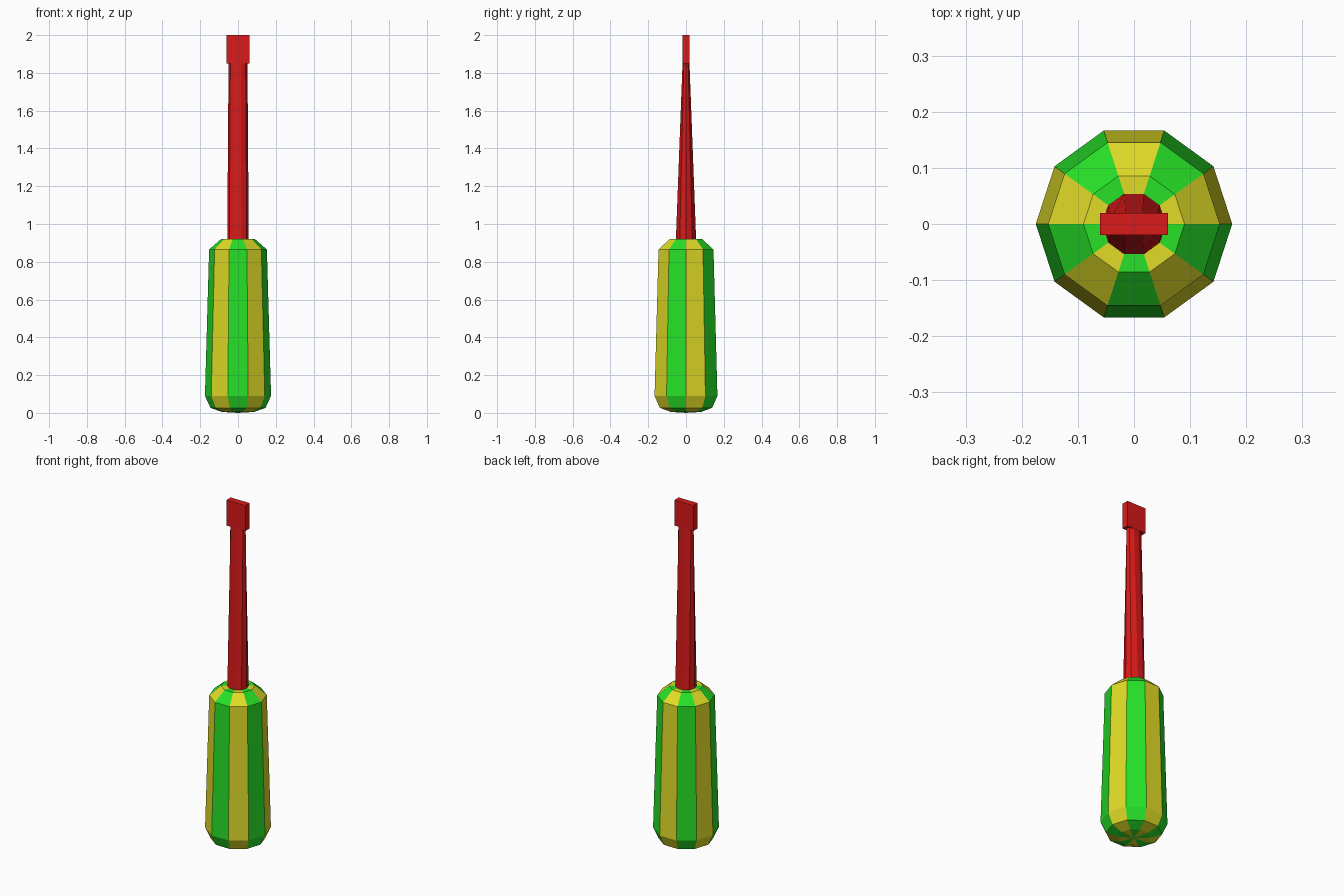
import bpy, bmesh
from math import cos, sin, pi

if "Cube" in bpy.data.objects:
    bpy.data.objects.remove(bpy.data.objects["Cube"])

SIDES = 10


def material(name, color):
    m = bpy.data.materials.new(name)
    m.diffuse_color = color
    m.use_nodes = True
    m.node_tree.nodes["Principled BSDF"].inputs["Base Color"].default_value = m.diffuse_color
    return m


yellow = material("yellow", (0.75, 0.72, 0.02, 1))
green = material("green", (0.02, 0.75, 0.02, 1))
red = material("red", (0.7, 0.01, 0.01, 1))


def loft(name, rings, mats, pole=None):
    """Stack ten-sided rings (rx, ry, z); optional pole point closes the bottom as a fan."""
    bm = bmesh.new()
    loops = [[bm.verts.new((rx * cos(2 * pi * i / SIDES), ry * sin(2 * pi * i / SIDES), z))
              for i in range(SIDES)] for rx, ry, z in rings]
    for i in range(SIDES):
        j = (i + 1) % SIDES
        for a, b in zip(loops, loops[1:]):
            bm.faces.new((a[i], a[j], b[j], b[i])).material_index = i % len(mats)
    if pole is not None:
        tip = bm.verts.new((0, 0, pole))
        for i in range(SIDES):
            f = bm.faces.new((tip, loops[0][(i + 1) % SIDES], loops[0][i]))
            f.material_index = i % len(mats)
    else:
        bm.faces.new(loops[0][::-1])
        bm.faces.new(loops[-1])
    bmesh.ops.recalc_face_normals(bm, faces=bm.faces)
    me = bpy.data.meshes.new(name)
    bm.to_mesh(me)
    bm.free()
    for m in mats:
        me.materials.append(m)
    ob = bpy.data.objects.new(name, me)
    bpy.context.collection.objects.link(ob)
    return ob


# Striped handle: rounded butt, slight taper, chamfered shoulder, flat collar
profile = [(0.085, 0.005), (0.146, 0.027), (0.175, 0.09),
           (0.153, 0.865), (0.09, 0.92), (0.05, 0.92)]
loft("handle", [(r, r, z) for r, z in profile], [yellow, green], pole=0.0)

# Shaft: round at the handle, flattened towards the blade
loft("shaft", [(0.057, 0.057, 0.9), (0.05, 0.019, 1.86)], [red])

# Flat blade tip
bpy.ops.mesh.primitive_cube_add(size=1, location=(0, 0, 1.925))
blade = bpy.context.object
blade.name = "blade"
blade.scale = (0.122, 0.039, 0.15)
blade.data.materials.append(red)
